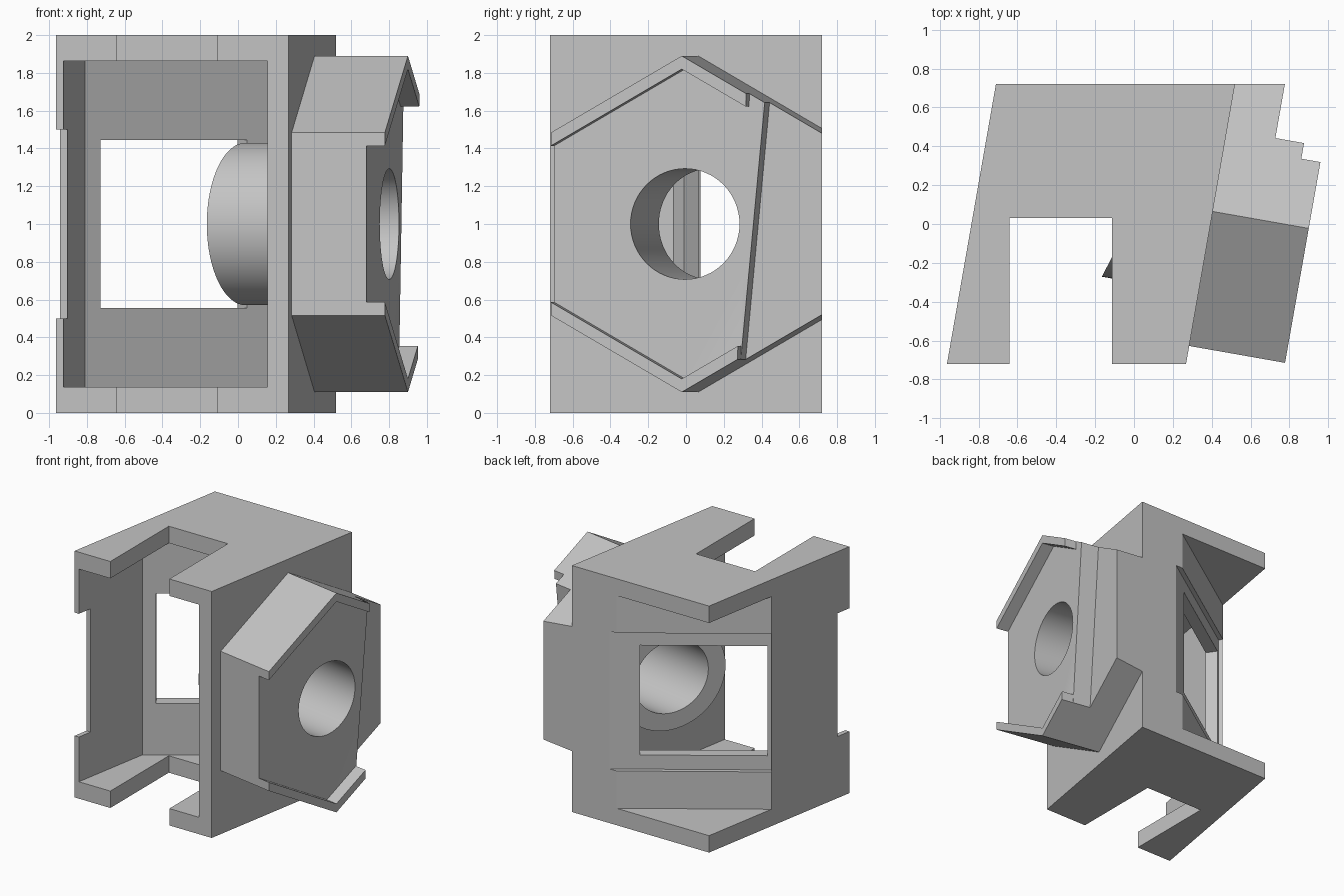
import bpy, bmesh, math
from mathutils import Matrix, Vector

cube = bpy.data.objects.get("Cube")
if cube:
    bpy.data.objects.remove(cube)

grey = bpy.data.materials.new("light_grey")
grey.use_nodes = True
grey.diffuse_color = (0.55, 0.55, 0.55, 1)
grey.node_tree.nodes["Principled BSDF"].inputs["Base Color"].default_value = (0.55, 0.55, 0.55, 1)


def prism(name, points, low, high, frame=Matrix()):
    """Extrude a 2D outline from low to high along the frame's third axis."""
    bm = bmesh.new()
    bottom = [bm.verts.new(frame @ Vector((a, b, low))) for a, b in points]
    top = [bm.verts.new(frame @ Vector((a, b, high))) for a, b in points]
    bm.faces.new(bottom)
    bm.faces.new(top)
    for i in range(len(points)):
        j = (i + 1) % len(points)
        bm.faces.new((bottom[i], bottom[j], top[j], top[i]))
    bmesh.ops.recalc_face_normals(bm, faces=bm.faces)
    mesh = bpy.data.meshes.new(name)
    bm.to_mesh(mesh)
    bm.free()
    mesh.materials.append(grey)
    obj = bpy.data.objects.new(name, mesh)
    bpy.context.collection.objects.link(obj)
    return obj


def carve(obj, cutters):
    """Subtract each cutter, bake the result and drop the cutters."""
    for cutter in cutters:
        cutter.hide_render = True
        mod = obj.modifiers.new("cut", "BOOLEAN")
        mod.operation, mod.solver, mod.object = "DIFFERENCE", "EXACT", cutter
    bpy.context.view_layer.update()
    graph = bpy.context.evaluated_depsgraph_get()
    mesh = bpy.data.meshes.new_from_object(obj.evaluated_get(graph))
    obj.modifiers.clear()
    obj.data = mesh
    for cutter in cutters:
        bpy.data.objects.remove(cutter)


def rect(a0, a1, b0, b1):
    return [(a0, b0), (a1, b0), (a1, b1), (a0, b1)]


def circle(r, n=64):
    return [(r * math.cos(math.tau * i / n), r * math.sin(math.tau * i / n)) for i in range(n)]


def hexagon(r, near, far):
    """Point-up hexagon around the bore, trimmed to the given side positions."""
    hn, hf = r - abs(near) * math.tan(math.pi / 6), r - far * math.tan(math.pi / 6)
    return [(near, -hn), (0, -r), (far, -hf), (far, hf), (0, r), (near, hn)]


# Tilted frame for the port: across, up, outward
c, s = math.cos(math.radians(10)), math.sin(math.radians(10))
port = Matrix(((s, 0, c, s * 0.134), (c, 0, -s, c * 0.134), (0, 1, 0, 1), (0, 0, 0, 1)))

# Frame for the diagonal wall: along, inward, up
diag = Vector((0.945, 0.64)).normalized()
wall = Matrix(((diag.x, diag.y, 0, -0.825), (diag.y, -diag.x, 0, 0.08),
               (0, 0, 1, 0), (0, 0, 0, 1)))


def bore():
    return prism("bore_cutter", circle(0.293), -0.15, 1.1, port)


# Skewed housing with open front, cut-away back corner and window
housing = prism("housing", [(-0.963, -0.72), (0.268, -0.72), (0.52, 0.72), (-0.711, 0.72)], 0, 2)
cavity = [(-0.939, -0.8), (0.141, -0.8), (0.387, 0.6), (0.164, 0.6), (-0.81, -0.067)]
carve(housing, [
    prism("cavity_cutter", cavity, 0.137, 1.863),
    prism("slot_cutter", rect(-0.642, -0.112, -0.9, 0.03), -0.1, 2.1),
    prism("corner_cutter", [(-0.4, 0), (1.5, 0), (1.5, -1.2), (-0.4, -1.2)], 0.137, 1.863, wall),
    prism("recess_cutter", rect(0, 1.35, -0.1, 0.035), 0.44, 1.56, wall),
    prism("window_cutter", rect(0.03, 0.97, -0.1, 0.2), 0.555, 1.445, wall),
    prism("notch_cutter", rect(-1.1, -0.85, -0.9, -0.6), 0.5, 1.5),
    bore(),
])

# Hexagonal mount with a rimmed face and a slanted step
mount = prism("hexagonal_mount", hexagon(0.89, -0.703, 0.77), 0.375, 0.89, port)
carve(mount, [
    prism("back_cutter", rect(-1, 2, 0.72, 2), -1, 3),
    prism("face_cutter", hexagon(0.82, -0.8, 0.8), 0.79, 1, port),
    prism("rim_cutter", [(0.29, -1), (0.357, 1), (1, 1), (1, -1)], 0.79, 1, port),
    prism("step_cutter", [(0.273, -1), (0.462, 1), (1, 1), (1, -1)], 0.64, 1, port),
    bore(),
])

# Round sleeve inside the housing with an oblique end
sleeve = prism("sleeve", circle(0.43), -0.4, 0.385, port)
end_dir, end_out = Vector((0.455, 0.89)), Vector((-0.89, 0.455))
mid = Vector((0.04, 0.13))
end = [mid + end_dir, mid - end_dir, mid - end_dir + end_out, mid + end_dir + end_out]
carve(sleeve, [prism("end_cutter", [tuple(p) for p in end], 0, 2), bore()])

# Smooth the round parts and keep the flat ones sharp
for obj in (housing, mount, sleeve):
    bpy.ops.object.select_all(action="DESELECT")
    obj.select_set(True)
    bpy.context.view_layer.objects.active = obj
    bpy.ops.object.shade_smooth_by_angle(angle=math.radians(20))
